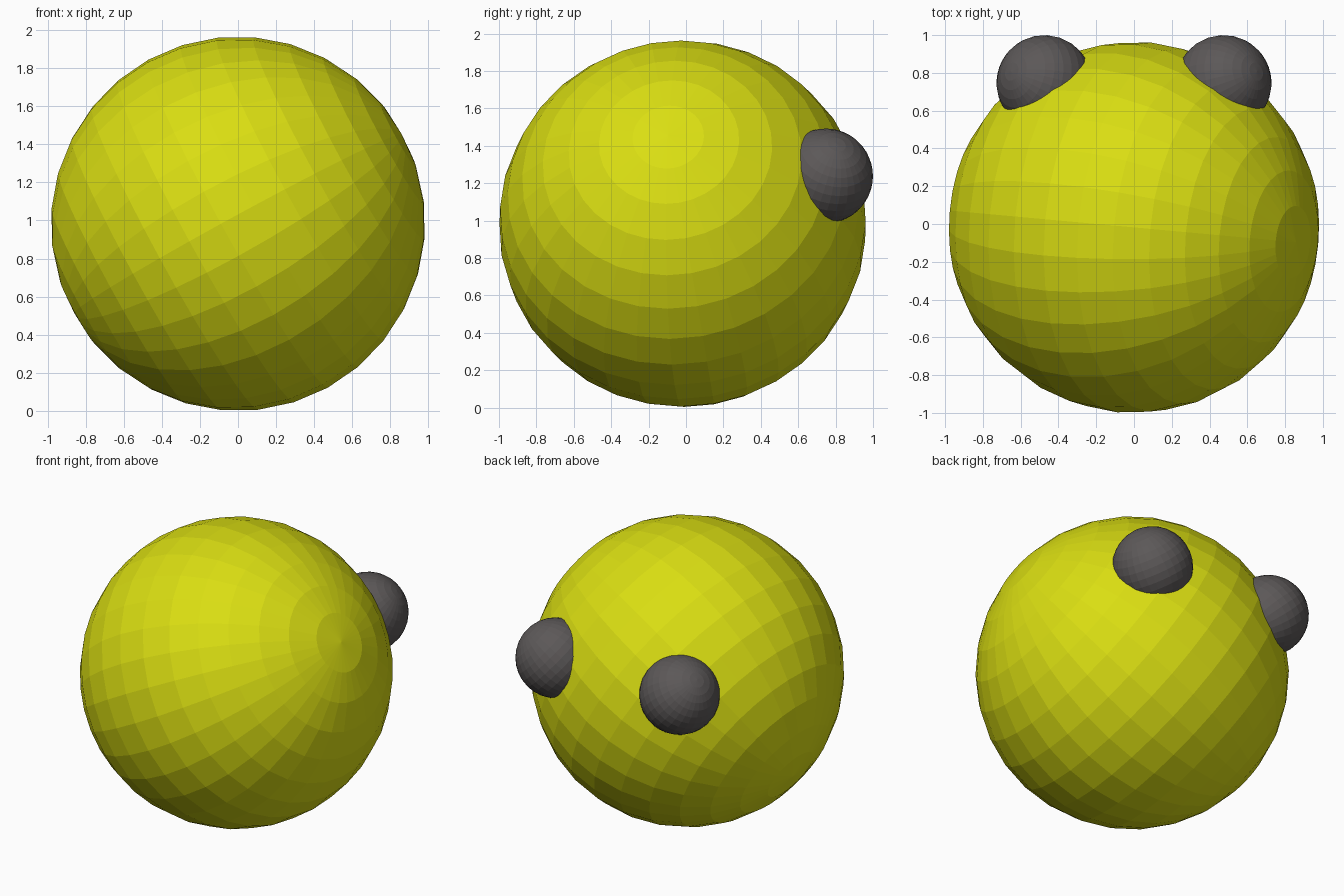
import bpy
from mathutils import Vector

if "Cube" in bpy.data.objects:
    bpy.data.objects.remove(bpy.data.objects["Cube"])


def material(name, rgb):
    m = bpy.data.materials.new(name)
    m.diffuse_color = (*rgb, 1.0)
    m.use_nodes = True
    m.node_tree.nodes["Principled BSDF"].inputs["Base Color"].default_value = m.diffuse_color
    return m


def ball(name, center, radius, pole, mat):
    """Flat-faced UV sphere whose pole points along the given direction."""
    bpy.ops.mesh.primitive_uv_sphere_add(segments=32, ring_count=16, radius=radius, location=center)
    ob = bpy.context.object
    ob.name = name
    ob.rotation_euler = Vector(pole).to_track_quat('Z', 'X').to_euler()
    ob.data.materials.append(mat)
    return ob


yellow = material("yellow", (0.70, 0.73, 0.006))
charcoal = material("charcoal", (0.107, 0.098, 0.098))

# Large tilted body
ball("body", (0, -0.018, 0.983), 0.983, (0.873, -0.08, 0.48), yellow)

# Pair of small balls sunk into the back
for side, label in ((-1, "left"), (1, "right")):
    ball(label + "_knob", (side * 0.474, 0.746, 1.238), 0.254,
         (side * 0.69, 0.24, 0.67), charcoal)
